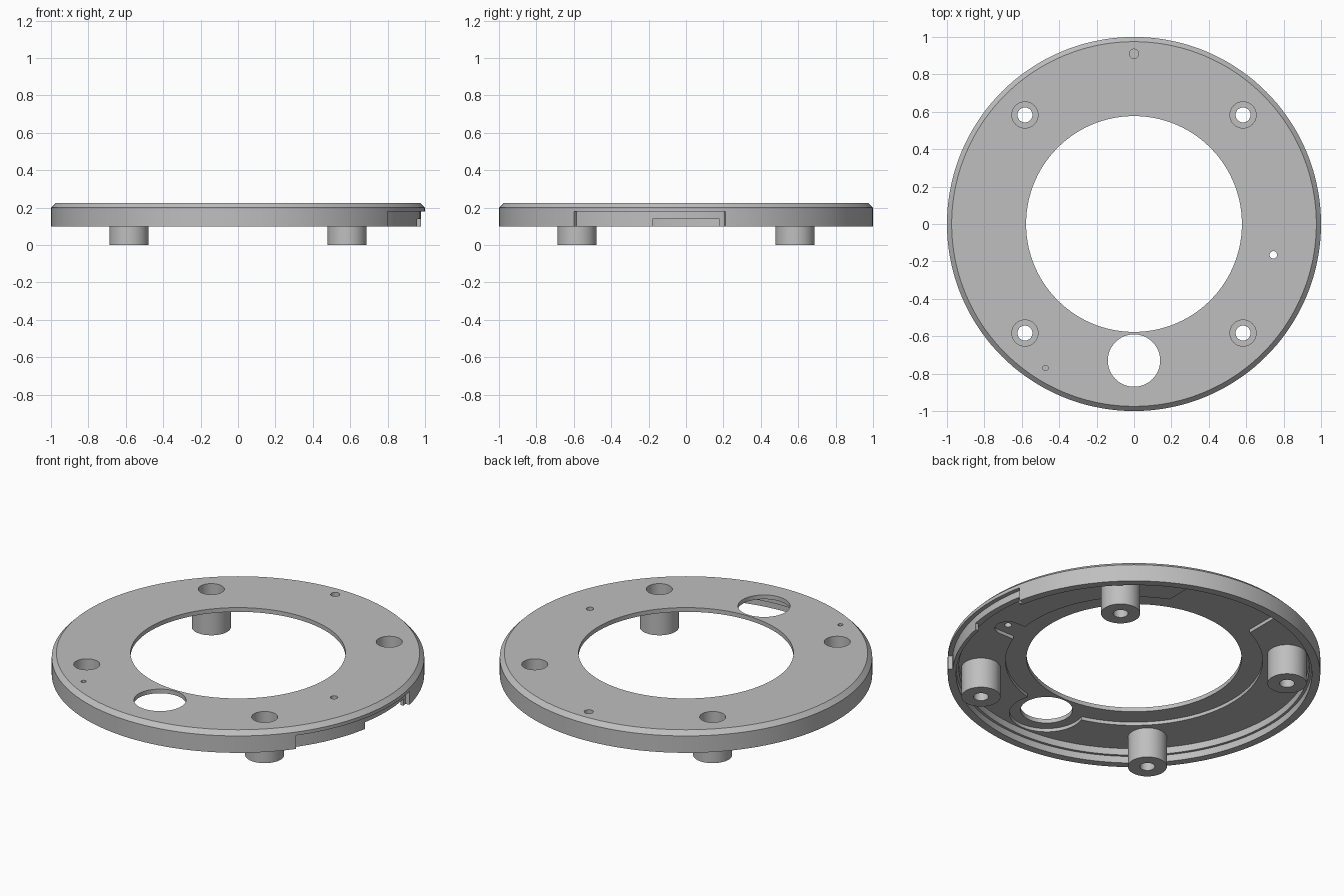
import bpy, bmesh, math

old = bpy.data.objects.get("Cube")
if old:
    bpy.data.objects.remove(old, do_unlink=True)

TOP, PLATE, THIN, RIM = 0.225, 0.18, 0.2, 0.1

grey = bpy.data.materials.new("light_grey")
grey.use_nodes = True
colour = (0.52, 0.52, 0.52, 1)
grey.diffuse_color = colour
grey.node_tree.nodes["Principled BSDF"].inputs["Base Color"].default_value = colour


def revolve(name, profile, start=0.0, end=math.tau, segments=144):
    """Sweep a closed (radius, z) profile round the z axis."""
    bm = bmesh.new()
    full = end - start > 6.28
    count = segments if full else segments + 1
    rings = []
    for i in range(count):
        a = start + (end - start) * i / segments
        rings.append([bm.verts.new((r * math.cos(a), r * math.sin(a), z))
                      for r, z in profile])
    n = len(profile)
    for i in range(segments):
        here, there = rings[i], rings[(i + 1) % count]
        for j in range(n):
            k = (j + 1) % n
            bm.faces.new((here[j], there[j], there[k], here[k]))
    if not full:
        bm.faces.new(rings[0])
        bm.faces.new(rings[-1])
    bmesh.ops.recalc_face_normals(bm, faces=bm.faces)
    mesh = bpy.data.meshes.new(name)
    bm.to_mesh(mesh)
    bm.free()
    ob = bpy.data.objects.new(name, mesh)
    bpy.context.collection.objects.link(ob)
    return ob


def cylinder(x, y, radius, low, high, sides=48):
    bpy.ops.mesh.primitive_cylinder_add(vertices=sides, radius=radius, depth=high - low,
                                        location=(x, y, (low + high) / 2))
    return bpy.context.object


def box(x0, x1, y0, y1, z0, z1):
    bpy.ops.mesh.primitive_cube_add(size=1, location=((x0 + x1) / 2, (y0 + y1) / 2, (z0 + z1) / 2))
    ob = bpy.context.object
    ob.scale = (x1 - x0, y1 - y0, z1 - z0)
    return ob


def combine(target, tool, operation="DIFFERENCE"):
    """Apply one boolean and discard its tool."""
    tool.hide_render = True
    mod = target.modifiers.new("cut", "BOOLEAN")
    mod.operation = operation
    mod.solver = "EXACT"
    mod.object = tool
    bpy.context.view_layer.objects.active = target
    bpy.ops.object.modifier_apply(modifier=mod.name)
    bpy.data.objects.remove(tool, do_unlink=True)


# Ring plate with chamfered top edge and stepped rim wall
ring = revolve("mounting_ring", [
    (0.577, TOP), (0.975, TOP), (1, 0.2), (1, RIM), (0.955, RIM),
    (0.955, 0.14), (0.94, 0.14), (0.94, PLATE), (0.577, PLATE)])

# Shallow recesses on the underside
combine(ring, cylinder(0, 0, 0.69, 0.15, THIN, 128))
combine(ring, cylinder(0, -0.73, 0.2, 0.15, THIN))
combine(ring, box(-0.28, 0.28, 0.5, 0.86, 0.15, THIN))
combine(ring, cylinder(0.745, -0.165, 0.07, 0.15, THIN))
combine(ring, box(0.55, 0.745, -0.235, -0.095, 0.15, THIN))

# Rim notch and connector slot on the left side
combine(ring, revolve("notch", [(0.975, 0), (1.1, 0), (1.1, PLATE), (0.975, PLATE)],
                      -math.asin(0.6), math.asin(0.21), 20))
combine(ring, box(0.85, 1.1, -0.18, 0.18, 0, 0.14))

# Four screw bosses with counterbores
for x in (-0.583, 0.583):
    for y in (-0.583, 0.583):
        combine(ring, cylinder(x, y, 0.105, 0, 0.21), "UNION")
        combine(ring, cylinder(x, y, 0.07, 0.05, 0.3))
        combine(ring, cylinder(x, y, 0.04, -0.1, 0.1))

# Cable hole, pin hole and blind locating holes
combine(ring, cylinder(0, -0.73, 0.14, 0, 0.4, 64))
combine(ring, cylinder(0.745, -0.165, 0.02, 0, 0.4, 24))
combine(ring, cylinder(0, 0.91, 0.025, 0.195, 0.4, 24))
combine(ring, cylinder(-0.473, -0.77, 0.014, 0.2, 0.4, 24))

# Finish
ring.data.materials.clear()
ring.data.materials.append(grey)
for face in ring.data.polygons:
    face.material_index = 0
bpy.ops.object.select_all(action="DESELECT")
ring.select_set(True)
bpy.context.view_layer.objects.active = ring
bpy.ops.object.shade_smooth_by_angle(angle=math.radians(30))
